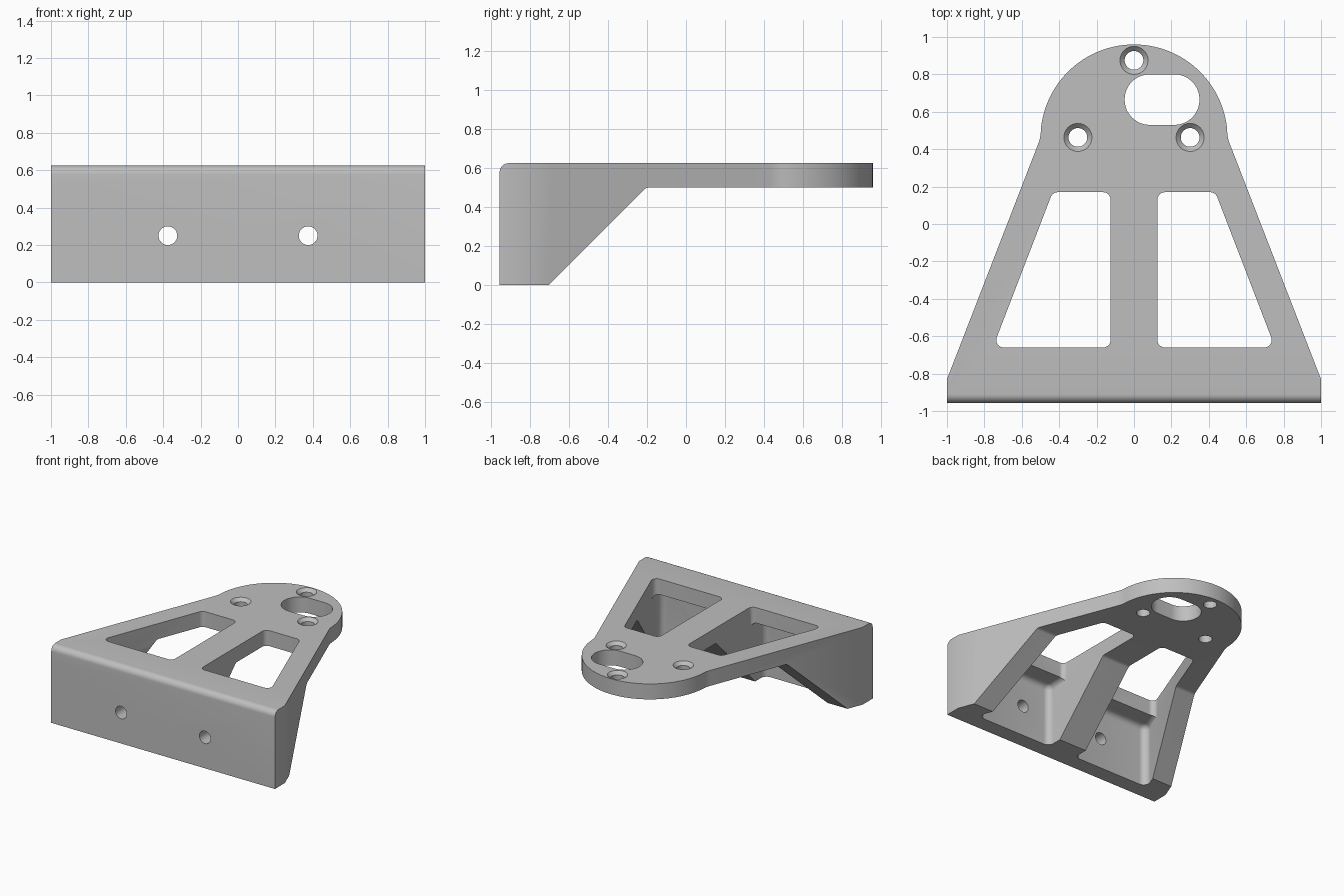
import bpy, bmesh, math
from mathutils import Vector

cube = bpy.data.objects.get("Cube")
if cube:
    bpy.data.objects.remove(cube, do_unlink=True)

HEIGHT, PLATE, FRONT, WALL = 0.625, 0.5, -0.957, -0.83

grey = bpy.data.materials.new("bracket_grey")
grey.use_nodes = True
colour = (0.52, 0.52, 0.52, 1)
grey.diffuse_color = colour
grey.node_tree.nodes["Principled BSDF"].inputs["Base Color"].default_value = colour


def rounded(corners, steps=8):
    """Polygon from (x, y, radius) corners, each replaced by a fillet arc."""
    out = []
    for i, (x, y, r) in enumerate(corners):
        p = Vector((x, y))
        if r == 0:
            out.append(p)
            continue
        u = (Vector(corners[i - 1][:2]) - p).normalized()
        v = (Vector(corners[(i + 1) % len(corners)][:2]) - p).normalized()
        half = u.angle(v) / 2
        centre = p + (u + v).normalized() * r / math.sin(half)
        a = p + u * r / math.tan(half) - centre
        b = p + v * r / math.tan(half) - centre
        turn = math.pi - 2 * half
        for k in range(steps + 1):
            t = k / steps * turn
            out.append(centre + (a * math.sin(turn - t) + b * math.sin(t)) / math.sin(turn))
    return out


def make_object(name, bm):
    bmesh.ops.recalc_face_normals(bm, faces=bm.faces)
    mesh = bpy.data.meshes.new(name)
    bm.to_mesh(mesh)
    bm.free()
    mesh.materials.append(grey)
    obj = bpy.data.objects.new(name, mesh)
    bpy.context.collection.objects.link(obj)
    return obj


def prism(name, profile, lo, hi, axis="z", top_fillet=0):
    """Extrude a flat profile along z (profile x, y) or along x (profile y, z)."""
    place = {"z": lambda p, h: (p[0], p[1], h), "x": lambda p, h: (h, p[0], p[1])}[axis]
    bm = bmesh.new()
    low = [bm.verts.new(place(p, lo)) for p in profile]
    high = [bm.verts.new(place(p, hi)) for p in profile]
    n = len(profile)
    bm.faces.new(low)
    cap = bm.faces.new(high)
    for i in range(n):
        j = (i + 1) % n
        bm.faces.new((low[i], low[j], high[j], high[i]))
    if top_fillet:
        bmesh.ops.recalc_face_normals(bm, faces=bm.faces)
        bmesh.ops.bevel(bm, geom=list(cap.edges), offset=top_fillet, segments=6,
                        profile=0.5, affect="EDGES", clamp_overlap=True)
    return make_object(name, bm)


def cone(name, location, r1, r2, depth, along_y=False):
    bm = bmesh.new()
    bmesh.ops.create_cone(bm, cap_ends=True, segments=40, radius1=r1, radius2=r2, depth=depth)
    obj = make_object(name, bm)
    obj.location = location
    if along_y:
        obj.rotation_euler.x = math.pi / 2
    return obj


def combine(target, tool, operation="DIFFERENCE"):
    tool.hide_render = True
    bpy.context.view_layer.update()
    mod = target.modifiers.new("cut", "BOOLEAN")
    mod.object, mod.operation, mod.solver = tool, operation, "EXACT"
    bpy.context.view_layer.objects.active = target
    bpy.ops.object.modifier_apply(modifier=mod.name)
    bpy.data.objects.remove(tool, do_unlink=True)


def inner_edge(y):
    """x of the slanted inner side of the outer rib."""
    return 0.82 - 0.385 * (y - WALL)


# Plan outline: wide front, tapering to a round nose
nose = [(0.5 * math.cos(math.radians(a)), 0.46 + 0.5 * math.sin(math.radians(a)), 0)
        for a in range(6, 175, 3)]
outline = [(-1, FRONT, 0), (1, FRONT, 0), (1, WALL, 0), (0.5, 0.46, 0.2),
           *nose, (-0.5, 0.46, 0.2), (-1, WALL, 0)]
bracket = prism("bracket", rounded(outline), 0, HEIGHT)

# Side profile: front wall, sloping ribs, flat plate
side = [(FRONT, -0.1, 0), (-0.805, -0.1, 0), (-0.705, 0, 0.04), (-0.205, PLATE, 0.04),
        (1.2, PLATE, 0), (1.2, HEIGHT, 0), (FRONT, HEIGHT, 0.047)]
combine(bracket, prism("side_profile", rounded(side), -1.2, 1.2, "x"), "INTERSECT")

# Plate windows and the deeper pockets under them
for s in (-1, 1):
    def bay(front, back, r):
        pts = [(0.125, front), (inner_edge(front), front), (inner_edge(back), back), (0.125, back)]
        return rounded([(s * x, y, r) for x, y in pts])
    combine(bracket, prism("window_cutter", bay(-0.66, 0.17, 0.04), -0.2, 0.8))
    combine(bracket, prism("pocket_cutter", bay(WALL, 0.0, 0.05), -0.2, PLATE, top_fillet=0.045))
    combine(bracket, cone("wall_hole_cutter", (s * 0.375, -0.9, 0.25), 0.05, 0.05, 0.3, True))

# Cable slot in the nose
slot = [(-0.05, 0.53), (0.35, 0.53), (0.35, 0.8), (-0.05, 0.8)]
combine(bracket, prism("slot_cutter", rounded([(x, y, 0.134) for x, y in slot], 14), 0.3, 0.8))

# Countersunk screw holes
for x, y in ((0, 0.875), (-0.3, 0.463), (0.3, 0.463)):
    combine(bracket, cone("screw_cutter", (x, y, 0.55), 0.05, 0.05, 0.4))
    combine(bracket, cone("countersink_cutter", (x, y, HEIGHT), 0.045, 0.105, 0.06))

bpy.ops.object.select_all(action="DESELECT")
bracket.select_set(True)
bpy.context.view_layer.objects.active = bracket
bpy.ops.object.shade_smooth_by_angle(angle=math.radians(30))
